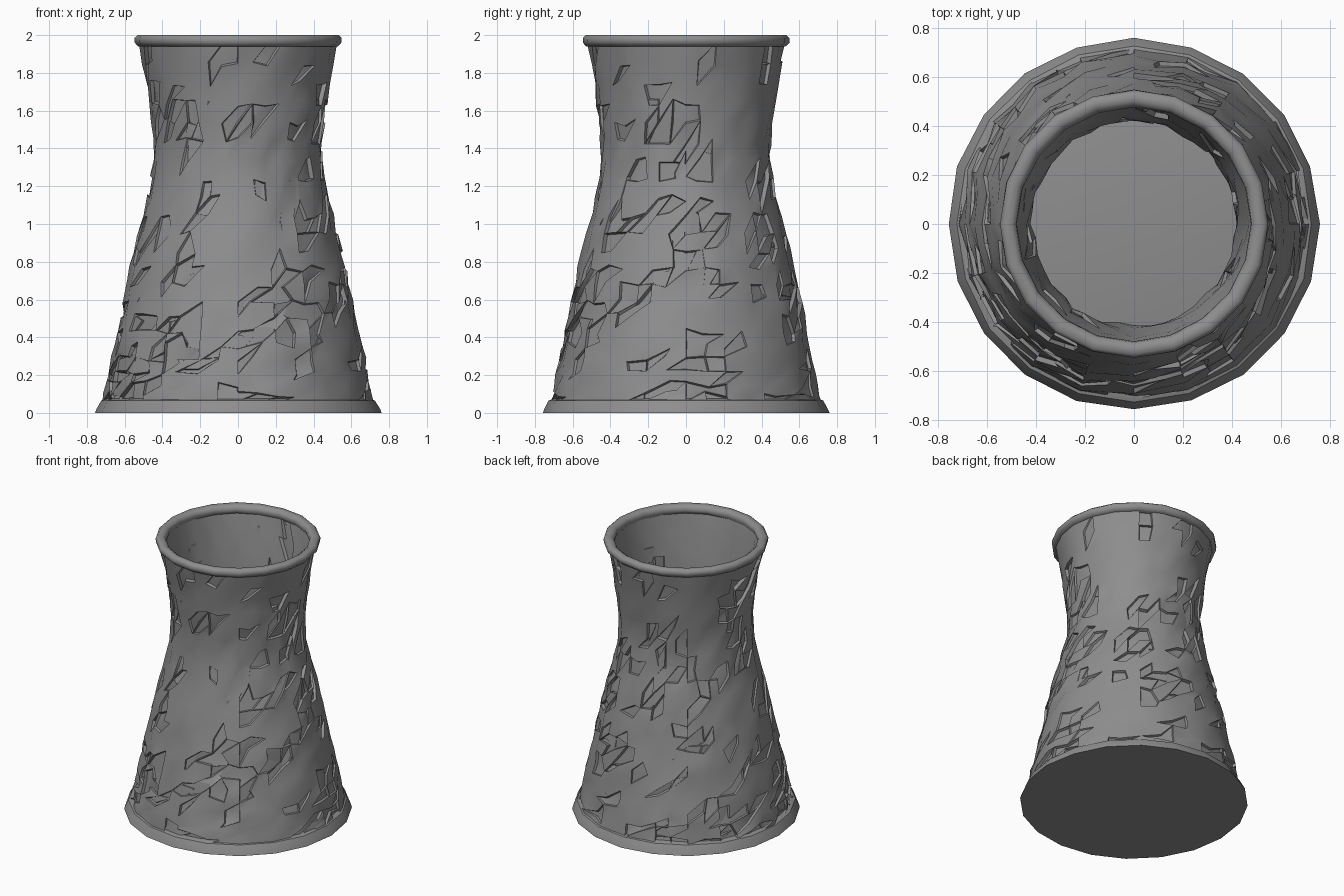
import bpy
import bmesh
import random
from math import cos, sin, pi, radians

random.seed(7)
cube = bpy.data.objects.get("Cube")
if cube:
    bpy.data.objects.remove(cube)

SIDES = 20
COLS = SIDES * 2
OUTER = [(0.07, 0.715), (0.2, 0.69), (0.4, 0.65), (0.8, 0.565), (1.22, 0.46),
         (1.42, 0.447), (1.75, 0.485), (1.96, 0.525)]
THICKNESS = 0.03

concrete = bpy.data.materials.new("weathered_concrete")
concrete.use_nodes = True
colour = (0.27, 0.27, 0.275, 1)
concrete.diffuse_color = colour
concrete.node_tree.nodes["Principled BSDF"].inputs["Base Color"].default_value = colour


def radius_at(z):
    for (z0, r0), (z1, r1) in zip(OUTER, OUTER[1:]):
        if z <= z1:
            return r0 + (r1 - r0) * (z - z0) / (z1 - z0)
    return OUTER[-1][1]


def finish(bm, name, angle):
    bmesh.ops.recalc_face_normals(bm, faces=bm.faces)
    mesh = bpy.data.meshes.new(name)
    bm.to_mesh(mesh)
    bm.free()
    obj = bpy.data.objects.new(name, mesh)
    bpy.context.collection.objects.link(obj)
    mesh.materials.append(concrete)
    bpy.ops.object.select_all(action="DESELECT")
    obj.select_set(True)
    bpy.context.view_layer.objects.active = obj
    bpy.ops.object.shade_smooth_by_angle(angle=radians(angle))
    return obj


def bridge(bm, rings):
    for low, high in zip(rings, rings[1:]):
        n = len(low)
        for i in range(n):
            j = (i + 1) % n
            bm.faces.new((low[i], low[j], high[j], high[i]))


def worn_wall(name, offset, rows, chips, facing):
    """Twenty-sided wall with an uneven surface and shallow chipped patches."""
    bm = bmesh.new()
    rings = []
    for k in range(rows + 1):
        t = k / rows
        z = 0.06 + 1.9 * t ** 1.25          # finer rows near the base
        edge_row = k in (0, rows)
        ring = []
        for c in range(COLS):
            flat = c % 2
            a = pi * c / SIDES
            zz, r = z, 0
            if not edge_row:
                zz += random.uniform(-0.02, 0.02)
                r = random.uniform(-0.008, 0.008)
                a += flat * random.uniform(-0.05, 0.05)
            r += (radius_at(zz) + offset) * (cos(pi / SIDES) if flat else 1)
            ring.append(bm.verts.new((r * sin(a), r * cos(a), zz)))
        rings.append(ring)
    bridge(bm, rings)
    bmesh.ops.recalc_face_normals(bm, faces=bm.faces)
    if bm.faces[0].normal.dot(bm.faces[0].calc_center_median()) * facing < 0:
        bmesh.ops.reverse_faces(bm, faces=bm.faces)
    bmesh.ops.triangulate(bm, faces=bm.faces, quad_method="ALTERNATE")
    # Grow small random patches, then sink them, most of them low down
    bm.faces.ensure_lookup_table()
    base = list(bm.faces)
    used = set()
    for _ in range(chips):
        seed = random.choice(base)
        height = seed.calc_center_median().z
        if seed in used or random.random() < height * 0.33:
            continue
        patch = [seed]
        for _ in range(random.randint(1, 5)):
            edge = random.choice(random.choice(patch).edges)
            for f in edge.link_faces:
                if f not in used and f not in patch and len(edge.link_faces) == 2:
                    patch.append(f)
        used.update(patch)
        bmesh.ops.inset_region(bm, faces=patch, thickness=0.006, use_boundary=True,
                               depth=random.uniform(-0.024, -0.01))
    mesh_obj = finish_wall(bm, name)
    return mesh_obj


def finish_wall(bm, name):
    mesh = bpy.data.meshes.new(name)
    bm.to_mesh(mesh)
    bm.free()
    obj = bpy.data.objects.new(name, mesh)
    bpy.context.collection.objects.link(obj)
    mesh.materials.append(concrete)
    bpy.ops.object.select_all(action="DESELECT")
    obj.select_set(True)
    bpy.context.view_layer.objects.active = obj
    bpy.ops.object.shade_smooth_by_angle(angle=radians(42))
    return obj


def lathe(name, profile, angle, closed=False, wobble=0.0):
    """Twenty-sided turned part; a zero radius closes it with a cap."""
    bm = bmesh.new()
    rings = []
    for r, z in profile:
        ring = []
        for i in range(SIDES):
            a = 2 * pi * i / SIDES
            rr = r + random.uniform(-wobble, 0)
            ring.append(bm.verts.new((rr * sin(a), rr * cos(a), z)))
        rings.append(ring)
    bridge(bm, rings + rings[:1] if closed else rings)
    if not closed:
        bm.faces.new(rings[0])
        bm.faces.new(rings[-1])
    return finish(bm, name, angle)


# Outer and inner skins of the tower
worn_wall("outer_wall", 0.0, 22, 300, 1)
worn_wall("inner_wall", -THICKNESS, 16, 130, -1)

# Rounded lip around the open top
lathe("top_rim", [(0.49, 1.94), (0.53, 1.94), (0.55, 1.96), (0.55, 1.985),
                  (0.535, 2.0), (0.505, 2.0), (0.485, 1.985), (0.48, 1.96)],
      60, closed=True, wobble=0.004)

# Flared foot and the closed floor
lathe("base_slab", [(0.762, 0.0), (0.755, 0.02), (0.73, 0.065), (0.70, 0.075)], 35, wobble=0.006)
